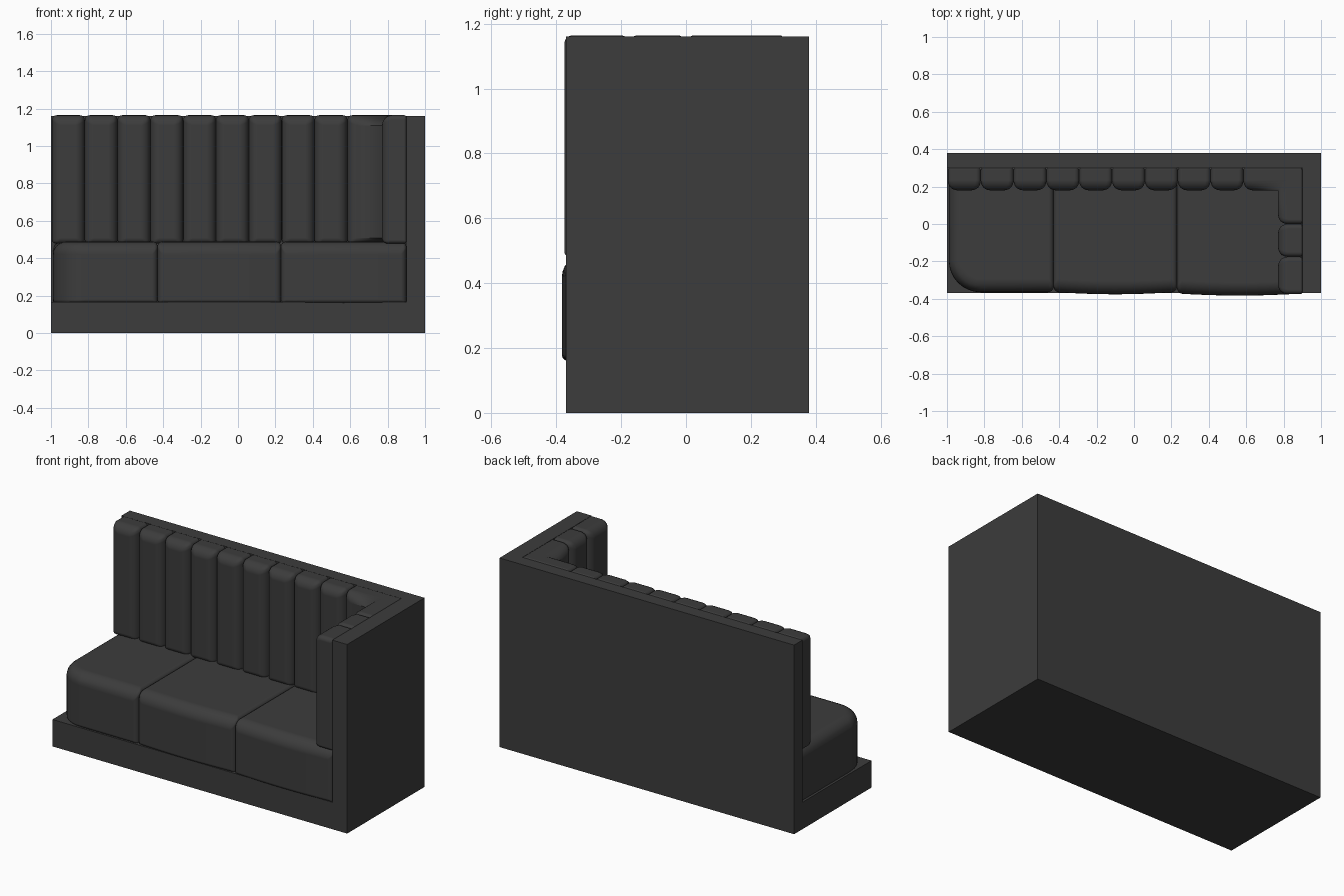
import bpy, bmesh
from math import sin, cos, pi

if "Cube" in bpy.data.objects:
    bpy.data.objects.remove(bpy.data.objects["Cube"])

WIDTH = 0.08  # largest cushion rounding; edge weights scale it down


def prism(name, outline, z0, z1, corner=None, top=None, bottom=None):
    """Extrude a counter-clockwise outline; optional rounding radii per corner / edge."""
    n = len(outline)
    bm = bmesh.new()
    lo = [bm.verts.new((x, y, z0)) for x, y in outline]
    hi = [bm.verts.new((x, y, z1)) for x, y in outline]
    bm.faces.new(lo[::-1])
    bm.faces.new(hi)
    for i in range(n):
        j = (i + 1) % n
        bm.faces.new((lo[i], lo[j], hi[j], hi[i]))
    if corner:
        weight = bm.edges.layers.float.new("bevel_weight_edge")
        for i in range(n):
            j = (i + 1) % n
            for a, b, r in ((lo[i], hi[i], corner[i]), (hi[i], hi[j], top[i]),
                            (lo[i], lo[j], bottom[i])):
                bm.edges.get((a, b))[weight] = r / WIDTH
        for f in bm.faces:
            f.smooth = True
    mesh = bpy.data.meshes.new(name)
    bm.to_mesh(mesh)
    bm.free()
    ob = bpy.data.objects.new(name, mesh)
    bpy.context.collection.objects.link(ob)
    if corner:
        mod = ob.modifiers.new("rounding", 'BEVEL')
        mod.width = WIDTH
        mod.segments = 6
        mod.limit_method = 'WEIGHT'
        mod.use_clamp_overlap = False
        mod.harden_normals = True
    mat = bpy.data.materials.get("charcoal") or bpy.data.materials.new("charcoal")
    mat.diffuse_color = (0.045, 0.045, 0.045, 1)
    mat.use_nodes = True
    mat.node_tree.nodes["Principled BSDF"].inputs["Base Color"].default_value = mat.diffuse_color
    mesh.materials.append(mat)
    return ob


# Plinth and L-shaped wall
prism("plinth", [(-1, -.37), (.9, -.37), (.9, .3), (-1, .3)], 0, .165)
prism("wall", [(-1, .3), (.9, .3), (.9, -.37), (1, -.37), (1, .38), (-1, .38)], 0, 1.16)


# Seat cushions: slightly bowed front edge, soft top front
def seat(name, x0, x1, y_front, bow, round_left):
    if round_left:
        R = .17
        pts = [(x0 + R - R * cos(t), y_front + R - R * sin(t))
               for t in [k * pi / 16 for k in range(9)]] + [(x1, y_front)]
        front = len(pts) - 1
        corner = [0] * front + [.03]
        left = .07
    else:
        pts = [(x0 + (x1 - x0) * k / 8, y_front - bow * sin(pi * k / 8)) for k in range(9)]
        front = 8
        corner = [.03] + [0] * 7 + [.03]
        left = .025
    pts += [(x1, .3), (x0, .3)]
    corner += [.012, .012]
    top = [.07] * front + [.025, .012, left]
    bottom = [.02] * front + [.012, .012, .015]
    prism(name, pts, .16, .488, corner, top, bottom)


seat("seat_left", -.99, -.43, -.365, 0, True)
seat("seat_middle", -.43, .23, -.364, .012, False)
seat("seat_right", .23, .9, -.372, .011, False)


# Upright padded channels; the first outline edge is the padded face
def channel(name, outline):
    prism(name, outline, .478, 1.164, [.05, .05, .012, .012],
          [.055, .025, .01, .025], [.03, .02, .01, .02])


xs = [-.995 + 1.58 * k / 9 for k in range(10)]
for k in range(9):
    a, b = xs[k], xs[k + 1]
    channel(f"back_channel_{k + 1}", [(a, .18), (b, .18), (b, .3), (a, .3)])
for k, (a, b) in enumerate([(0, -.175), (-.175, -.375)]):
    channel(f"side_channel_{k + 1}", [(.77, a), (.77, b), (.9, b), (.9, a)])

# Corner channel wrapping the inside corner
prism("corner_channel", [(.585, .18), (.77, .18), (.77, 0), (.9, 0), (.9, .3), (.585, .3)],
      .478, 1.164, [.05, 0, .05, .012, .012, .012],
      [.055, .055, .025, .01, .01, .025], [.03, .03, .02, .01, .01, .02])
